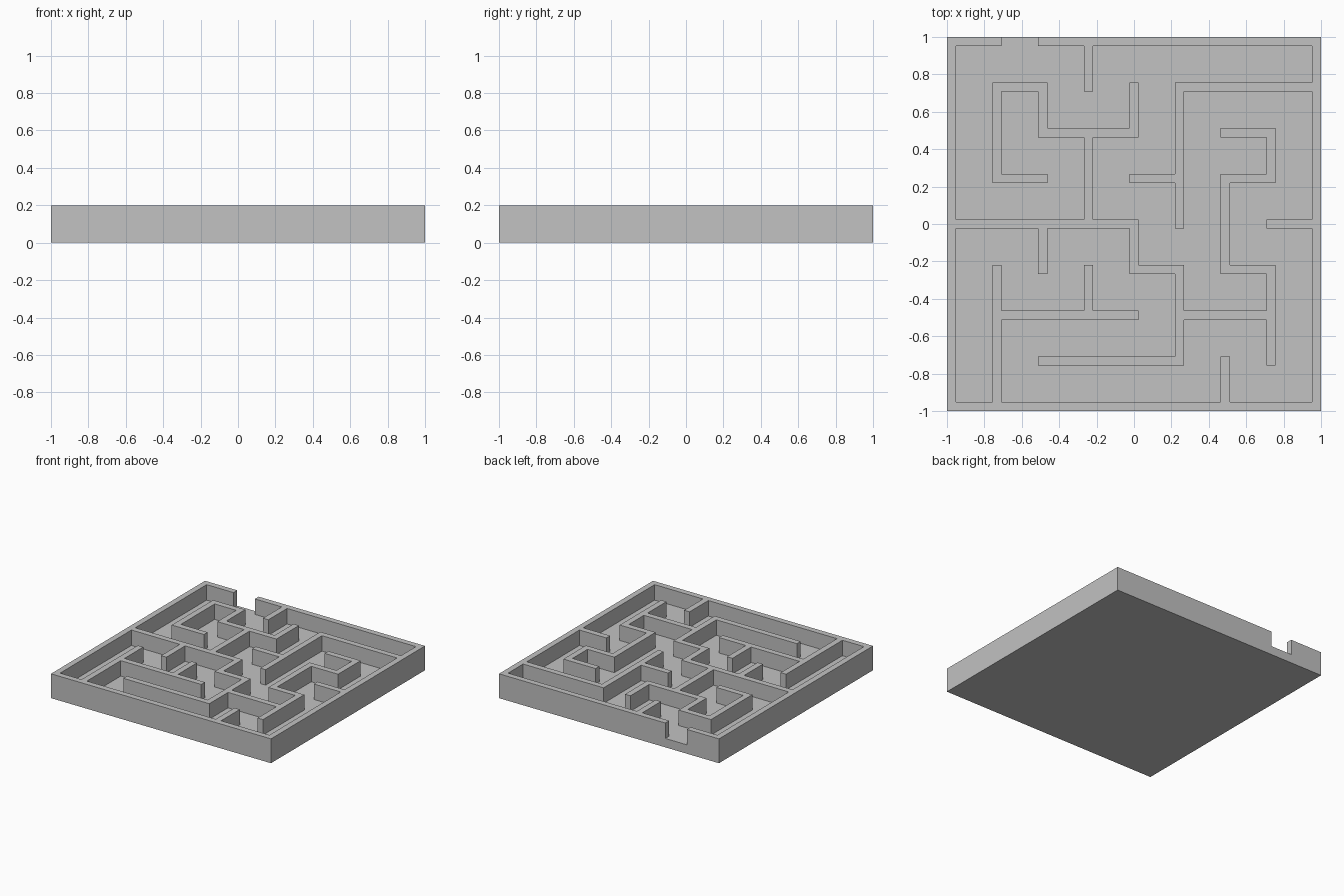
import bpy
import bmesh
from math import radians

# Remove the default cube
cube = bpy.data.objects.get("Cube")
if cube:
    bpy.data.objects.remove(cube, do_unlink=True)

WALL = 2 / 41                # wall thickness
PITCH = (2 - WALL) / 8       # spacing between wall centre lines
LEVELS = (0.0, 0.073, 0.2)   # underside, floor, wall top

# Wall centre lines as grid paths, running from -4 to 4 on both axes
PATHS = [
    [(-3, 4), (-4, 4), (-4, -4), (4, -4), (4, 4), (-2, 4)],       # outer rim with entrance
    [(-1, 4), (-1, 3)],
    [(-2, 1), (-3, 1), (-3, 3), (-2, 3), (-2, 2), (0, 2), (0, 3)],
    [(-1, 2), (-1, 0)],
    [(-4, 0), (0, 0), (0, -1), (1, -1), (1, -3), (-2, -3)],
    [(-2, 0), (-2, -1)],
    [(4, 3), (1, 3), (1, 0)],
    [(0, 1), (1, 1)],
    [(4, 0), (3, 0)],
    [(1, -2), (3, -2)],
    [(3, -3), (3, -1), (2, -1), (2, 1), (3, 1), (3, 2), (2, 2)],
    [(-3, -4), (-3, -1)],
    [(-3, -2), (0, -2)],
    [(-1, -2), (-1, -1)],
    [(2, -4), (2, -3)],
]

# Alternating thin (wall) and wide (corridor) cell boundaries
LINES = [i * PITCH + side * WALL / 2 for i in range(-4, 5) for side in (-1, 1)]
CELLS = len(LINES) - 1


def wall_cells():
    """Cells covered by the wall paths."""
    cells = set()
    for path in PATHS:
        for (ax, ay), (bx, by) in zip(path, path[1:]):
            for i in range(2 * min(ax, bx), 2 * max(ax, bx) + 1):
                for j in range(2 * min(ay, by), 2 * max(ay, by) + 1):
                    cells.add((i + 8, j + 8, 1))
    return cells


def build_maze(name, material):
    solid = wall_cells() | {(i, j, 0) for i in range(CELLS) for j in range(CELLS)}
    bm = bmesh.new()
    verts = {}

    def vert(key):
        if key not in verts:
            i, j, k = key
            verts[key] = bm.verts.new((LINES[i], LINES[j], LEVELS[k]))
        return verts[key]

    # Skin every exposed side of the solid cells
    for cell in solid:
        for axis in range(3):
            for step in (0, 1):
                neighbour = list(cell)
                neighbour[axis] += 2 * step - 1
                if tuple(neighbour) in solid:
                    continue
                u, v = (axis + 1) % 3, (axis + 2) % 3
                ring = []
                for du, dv in ((0, 0), (1, 0), (1, 1), (0, 1)):
                    key = list(cell)
                    key[axis] += step
                    key[u] += du
                    key[v] += dv
                    ring.append(vert(tuple(key)))
                bm.faces.new(ring if step else ring[::-1])

    # Merge coplanar patches into clean flat faces
    bmesh.ops.dissolve_limit(bm, angle_limit=radians(1),
                             verts=bm.verts[:], edges=bm.edges[:])
    mesh = bpy.data.meshes.new(name)
    bm.to_mesh(mesh)
    bm.free()
    mesh.materials.append(material)
    obj = bpy.data.objects.new(name, mesh)
    bpy.context.collection.objects.link(obj)
    return obj


# Single plain grey material
grey = bpy.data.materials.new("light_grey")
grey.use_nodes = True
COLOUR = (0.54, 0.54, 0.54, 1)
grey.diffuse_color = COLOUR
grey.node_tree.nodes["Principled BSDF"].inputs["Base Color"].default_value = COLOUR

build_maze("maze_tray", grey)
